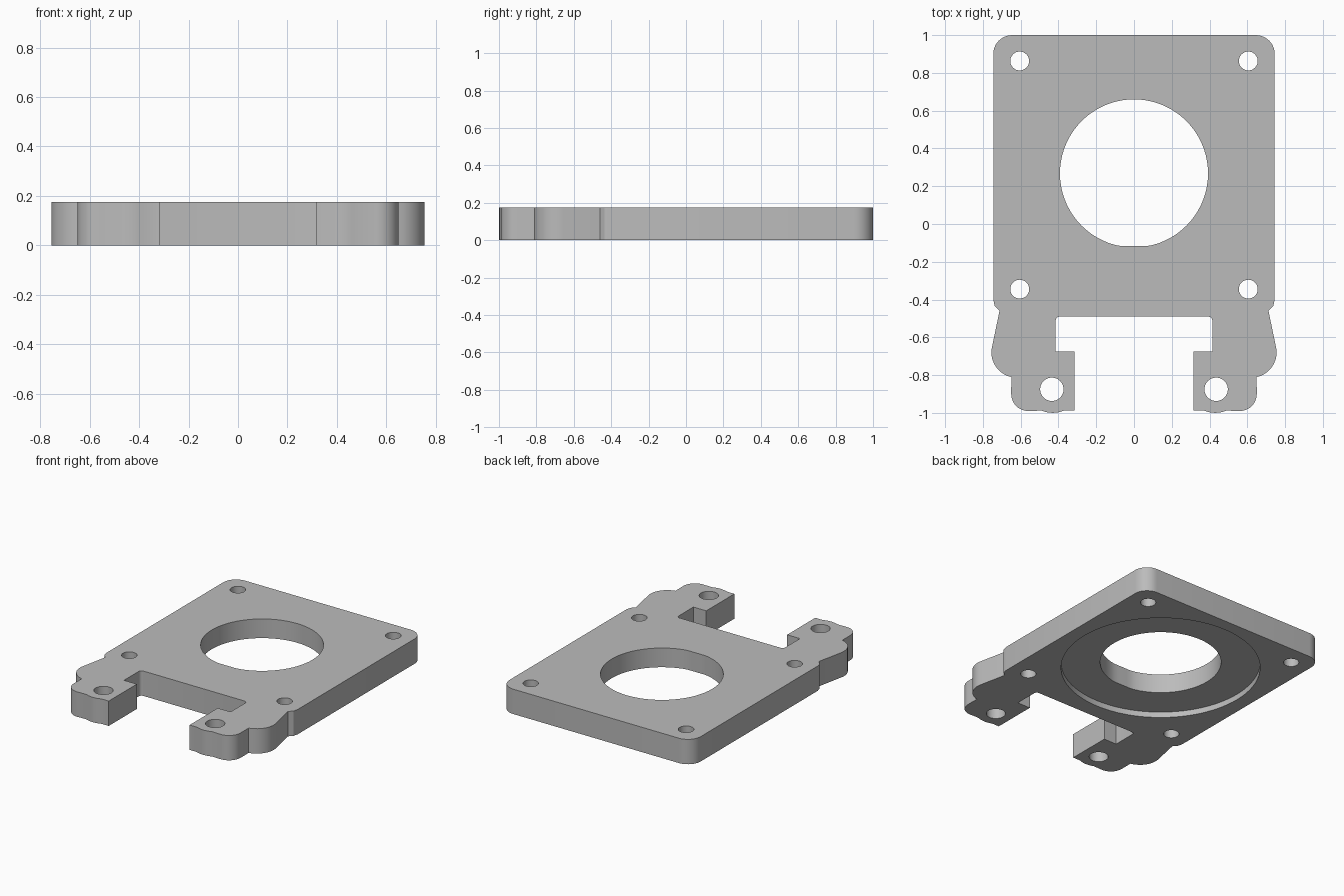
import bpy, bmesh, math

cube = bpy.data.objects.get("Cube")
if cube:
    bpy.data.objects.remove(cube, do_unlink=True)

THICK = 0.175

grey = bpy.data.materials.new("plain_grey")
grey.use_nodes = True
grey.diffuse_color = (0.5, 0.5, 0.5, 1)
grey.node_tree.nodes["Principled BSDF"].inputs["Base Color"].default_value = (0.5, 0.5, 0.5, 1)


def arc(cx, cy, r, start, end, steps=10):
    """Points along a circular arc, angles in degrees."""
    angles = [math.radians(start + (end - start) * i / steps) for i in range(steps + 1)]
    return [(cx + r * math.cos(a), cy + r * math.sin(a)) for a in angles]


def prism(name, points, z0, z1):
    """Extrude a closed outline between two heights."""
    bm = bmesh.new()
    face = bm.faces.new([bm.verts.new((x, y, z0)) for x, y in points])
    top = bmesh.ops.extrude_face_region(bm, geom=[face])["geom"]
    bmesh.ops.translate(bm, vec=(0, 0, z1 - z0),
                        verts=[v for v in top if isinstance(v, bmesh.types.BMVert)])
    bmesh.ops.recalc_face_normals(bm, faces=bm.faces)
    mesh = bpy.data.meshes.new(name)
    bm.to_mesh(mesh)
    bm.free()
    obj = bpy.data.objects.new(name, mesh)
    bpy.context.collection.objects.link(obj)
    mesh.materials.append(grey)
    return obj


def cut(target, points, z0=-0.1, z1=THICK + 0.1):
    """Subtract an extruded outline from the target."""
    cutter = prism("cutter", points, z0, z1)
    cutter.hide_render = True
    mod = target.modifiers.new("cut", 'BOOLEAN')
    mod.operation, mod.solver, mod.object = 'DIFFERENCE', 'EXACT', cutter
    bpy.context.view_layer.objects.active = target
    bpy.ops.object.modifier_apply(modifier=mod.name)
    bpy.data.objects.remove(cutter, do_unlink=True)


def circle(cx, cy, r, n):
    return arc(cx, cy, r, 0, 360, n)[:-1]


# Half outline: rounded plate corner, waisted shoulder, clamp foot, stepped slot
half = arc(0.645, 0.9, 0.1, 90, 0)
half += [(0.745, -0.40), (0.737, -0.435), (0.712, -0.46)]
half += arc(0.622, -0.68, 0.133, 10, -78)
half += arc(0.56, -0.9, 0.09, 0, -90)
half += [(0.49, -0.988), (0.46, -0.997), (0.43, -1.0), (0.40, -0.997), (0.37, -0.988)]
half += [(0.315, -0.988), (0.315, -0.675), (0.415, -0.675)]
half += arc(0.393, -0.512, 0.022, 0, 90, 4)
outline = half + [(-x, y) for x, y in reversed(half)]
plate = prism("mounting_plate", outline, 0, THICK)

# Large bore with a flat at the front, and the shallow recess underneath
cut(plate, [(x, max(y, -0.117)) for x, y in circle(0, 0.268, 0.392, 72)])
cut(plate, circle(0, 0.268, 0.645, 96), -0.1, 0.04)

# Screw holes in the corners and in the feet
for side in (-1, 1):
    for x, y, r in ((0.605, 0.863, 0.05), (0.605, -0.345, 0.05), (0.435, -0.875, 0.062)):
        cut(plate, circle(side * x, y, r, 32))

bpy.ops.object.select_all(action='DESELECT')
plate.select_set(True)
bpy.context.view_layer.objects.active = plate
bpy.ops.object.shade_smooth_by_angle(angle=math.radians(30))
